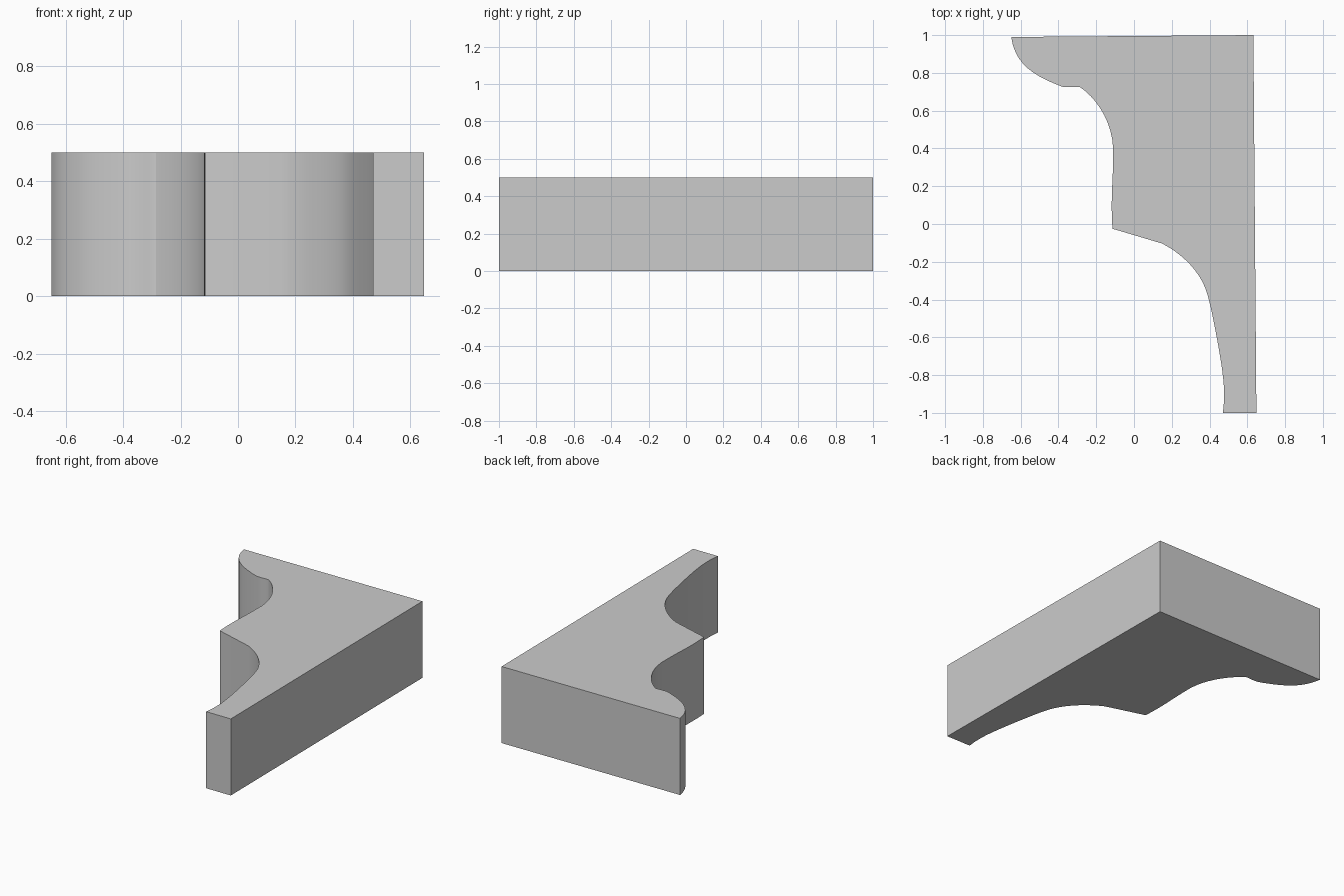
import bpy
import bmesh
import math
from mathutils import Vector
from mathutils.geometry import interpolate_bezier

cube = bpy.data.objects.get("Cube")
if cube:
    bpy.data.objects.remove(cube, do_unlink=True)

HEIGHT = 0.5
STEPS = 10

# Carved edge, back to front: (handle, handle, end), or (end,) for a straight run
START = (-0.65, 0.99)
CARVED_EDGE = [
    ((-0.63, 0.84), (-0.52, 0.78), (-0.38, 0.727)),
    ((-0.34, 0.72), (-0.31, 0.728), (-0.286, 0.725)),
    ((-0.19, 0.66), (-0.10, 0.52), (-0.111, 0.357)),
    ((-0.11, 0.22), (-0.125, 0.15), (-0.114, -0.025)),
    ((0.148, -0.103),),
    ((0.26, -0.16), (0.36, -0.26), (0.39, -0.378)),
    ((0.415, -0.46), (0.465, -0.74), (0.47, -0.8)),
    ((0.48, -0.87), (0.478, -0.95), (0.47, -1.0)),
]
STRAIGHT_CORNERS = [(0.648, -1.0), (0.632, 1.0)]


def trace_outline():
    points = [Vector(START)]
    for segment in CARVED_EDGE:
        if len(segment) == 1:
            points.append(Vector(segment[0]))
        else:
            h1, h2, end = map(Vector, segment)
            points += interpolate_bezier(points[-1], h1, h2, end, STEPS + 1)[1:]
    return points + [Vector(c) for c in STRAIGHT_CORNERS]


def extrude_outline(name, outline, height, material):
    bm = bmesh.new()
    base = bm.faces.new([bm.verts.new((p.x, p.y, 0)) for p in outline])
    result = bmesh.ops.extrude_face_region(bm, geom=[base], use_keep_orig=True)
    top = [v for v in result["geom"] if isinstance(v, bmesh.types.BMVert)]
    bmesh.ops.translate(bm, vec=(0, 0, height), verts=top)
    bmesh.ops.recalc_face_normals(bm, faces=bm.faces)
    mesh = bpy.data.meshes.new(name)
    bm.to_mesh(mesh)
    bm.free()
    mesh.materials.append(material)
    obj = bpy.data.objects.new(name, mesh)
    bpy.context.collection.objects.link(obj)
    return obj


# Plain grey
grey = bpy.data.materials.new("light_grey")
grey.use_nodes = True
colour = (0.6, 0.6, 0.6, 1)
grey.diffuse_color = colour
grey.node_tree.nodes["Principled BSDF"].inputs["Base Color"].default_value = colour

# Solid bracket
bracket = extrude_outline("carved_bracket", trace_outline(), HEIGHT, grey)
bpy.ops.object.select_all(action="DESELECT")
bracket.select_set(True)
bpy.context.view_layer.objects.active = bracket
bpy.ops.object.shade_smooth_by_angle(angle=math.radians(25))
